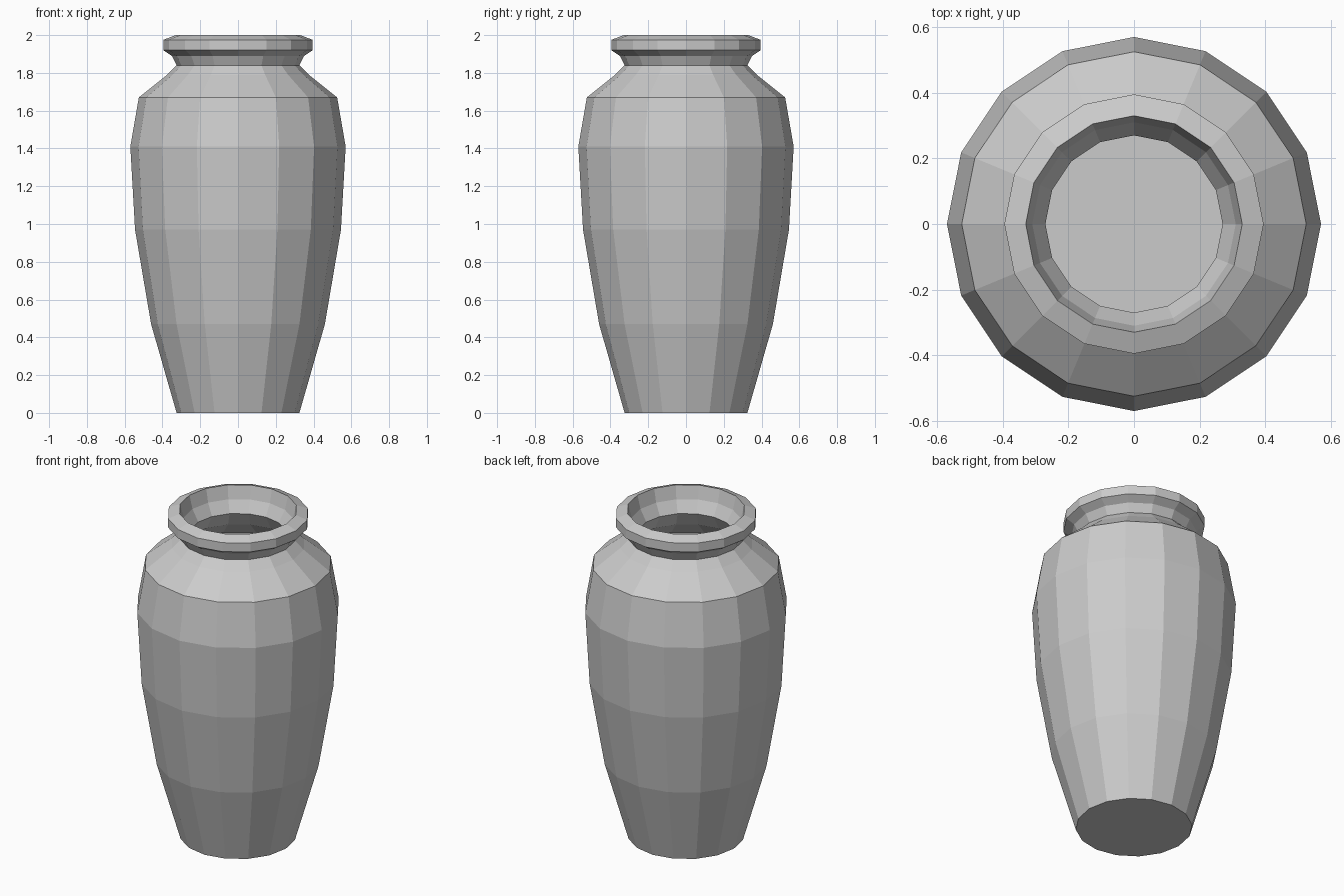
import bpy, bmesh
from math import cos, sin, tau

if "Cube" in bpy.data.objects:
    bpy.data.objects.remove(bpy.data.objects["Cube"])

SIDES = 16

# (radius, height) from the base up the outside, over the lip, down the inside
PROFILE = [
    (0.325, 0.0), (0.46, 0.47), (0.545, 0.97), (0.57, 1.41), (0.525, 1.67),
    (0.375, 1.79), (0.325, 1.84), (0.35, 1.89), (0.395, 1.92), (0.395, 1.975),
    (0.33, 2.0),
    (0.31, 1.92), (0.27, 1.85), (0.32, 1.76), (0.475, 1.64), (0.515, 1.40),
    (0.49, 0.97), (0.405, 0.47), (0.28, 0.055),
]


def lathe(name, profile, sides):
    bm = bmesh.new()
    rings = [[bm.verts.new((r * cos(tau * i / sides), r * sin(tau * i / sides), z))
              for i in range(sides)] for r, z in profile]
    for a, b in zip(rings, rings[1:]):
        for i in range(sides):
            j = (i + 1) % sides
            bm.faces.new((a[i], a[j], b[j], b[i]))
    # underside and inner floor
    bm.faces.new(rings[0][::-1])
    bm.faces.new(rings[-1])
    bmesh.ops.recalc_face_normals(bm, faces=bm.faces)
    mesh = bpy.data.meshes.new(name)
    bm.to_mesh(mesh)
    bm.free()
    obj = bpy.data.objects.new(name, mesh)
    bpy.context.collection.objects.link(obj)
    return obj


# Hollow vase, flat shaded
lathe("vase", PROFILE, SIDES)
